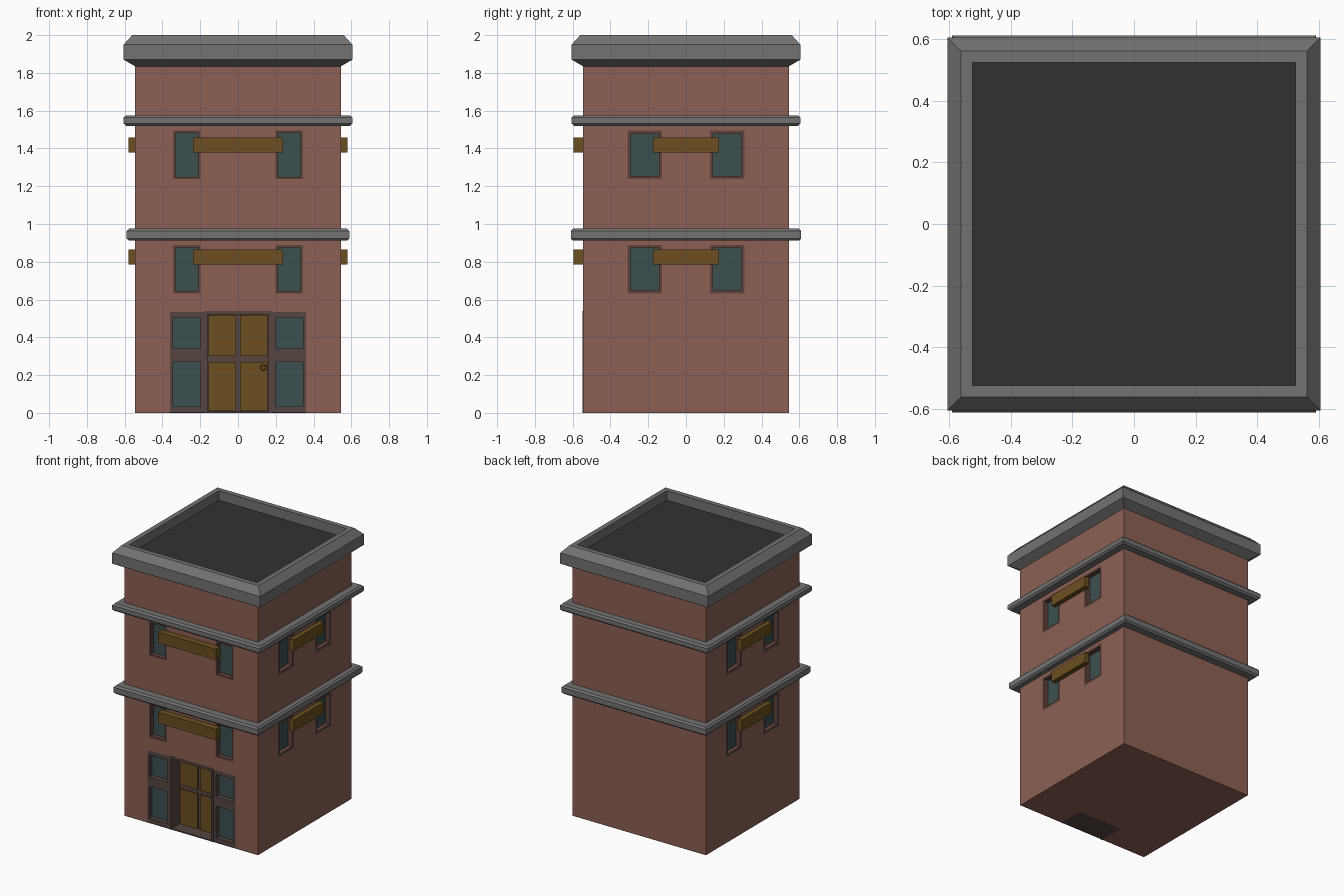
import bpy, bmesh, math
from mathutils import Matrix, Vector

cube = bpy.data.objects.get("Cube")
if cube:
    bpy.data.objects.remove(cube, do_unlink=True)

W = 0.545    # half width of the walls
TOP = 1.84   # height of the brickwork


def material(name, rgb):
    m = bpy.data.materials.new(name)
    m.use_nodes = True
    m.diffuse_color = (*rgb, 1)
    bsdf = m.node_tree.nodes["Principled BSDF"]
    bsdf.inputs["Base Color"].default_value = (*rgb, 1)
    bsdf.inputs["Roughness"].default_value = 0.9
    return m


brick = material("brick", (0.265, 0.118, 0.087))
stone = material("grey stone", (0.17, 0.17, 0.17))
roofing = material("dark roofing", (0.031, 0.031, 0.031))
gold = material("dark gold", (0.15, 0.078, 0.014))
glass = material("teal glass", (0.046, 0.08, 0.08))
frame = material("window frame brown", (0.12, 0.056, 0.045))
timber = material("door frame brown", (0.09, 0.06, 0.053))


def finish(name, bm, *mats):
    mesh = bpy.data.meshes.new(name)
    bm.to_mesh(mesh)
    bm.free()
    for m in mats:
        mesh.materials.append(m)
    obj = bpy.data.objects.new(name, mesh)
    bpy.context.scene.collection.objects.link(obj)


def wall_point(side, u, z, d):
    """Point on a wall: u runs along it, d is the depth inwards."""
    return {"front": (u, d - W, z), "back": (u, W - d, z),
            "left": (W - d, u, z), "right": (d - W, u, z),
            "base": (u, z, d)}[side]


def wall_part(name, side, mat, *boxes):
    bm = bmesh.new()
    for u0, u1, z0, z1, d0, d1 in boxes:
        a = Vector(wall_point(side, u0, z0, d0))
        b = Vector(wall_point(side, u1, z1, d1))
        size = [abs(c) for c in b - a]
        bmesh.ops.create_cube(bm, size=1, matrix=Matrix.Translation((a + b) / 2)
                              @ Matrix.Diagonal((*size, 1)))
    finish(name, bm, mat)


openings = {side: [] for side in ("front", "back", "left", "right", "base")}


def window(name, side, u0, u1, z0, z1, t):
    """Recessed pane with a frame lining its opening."""
    openings[side].append((u0, u1, z0, z1))
    wall_part(name + "_frame", side, frame,
              (u0, u0 + t, z0, z1, 0, 0.045),
              (u1 - t, u1, z0, z1, 0, 0.045),
              (u0 + t, u1 - t, z0, z0 + t, 0, 0.045),
              (u0 + t, u1 - t, z1 - t, z1, 0, 0.045))
    wall_part(name + "_glass", side, glass,
              (u0 + t, u1 - t, z0 + t, z1 - t, 0.035, 0.044))


# Upper windows and sign boards on three walls
for floor, z, sign_z in (("lower", 0.632, 0.786), ("upper", 1.237, 1.378)):
    for side in ("front", "left", "right"):
        front = side == "front"
        inner, outer, t = (0.198, 0.345, 0.013) if front else (0.127, 0.31, 0.017)
        for s, tag in ((-1, "a"), (1, "b")):
            u0, u1 = sorted((s * inner, s * outer))
            window(f"{floor}_{side}_window_{tag}", side, u0, u1, z, z + 0.257, t)
        half, out = (0.237, -0.05) if front else (0.175, -0.035)
        wall_part(f"{floor}_{side}_sign_board", side, gold,
                  (-half, half, sign_z, sign_z + 0.08, out, 0))

# Glazed panels beside the door
for s, tag in ((-1, "right"), (1, "left")):
    def span(p, q):
        return sorted((s * p, s * q))

    openings["front"].append((*span(0.18, 0.36), 0, 0.535))
    bars = [(*span(0.18, 0.2), 0.002, 0.535, 0, 0.045),
            (*span(0.345, 0.36), 0.002, 0.535, 0, 0.045)]
    for z0, z1 in ((0.002, 0.035), (0.27, 0.34), (0.505, 0.535)):
        bars.append((*span(0.2, 0.345), z0, z1, 0, 0.045))
    wall_part(f"{tag}_door_panel_frame", "front", timber, *bars)
    wall_part(f"{tag}_door_panel_glass", "front", glass,
              (*span(0.2, 0.345), 0.035, 0.505, 0.035, 0.044))

# Door alcove with lining, floor and back board
openings["front"].append((-0.18, 0.18, 0, 0.54))
openings["base"].append((-0.18, 0.18, -W, 0.19 - W))
wall_part("door_alcove", "front", timber,
          (-0.18, -0.162, 0, 0.54, -0.003, 0.1),
          (0.162, 0.18, 0, 0.54, -0.003, 0.1),
          (-0.162, 0.162, 0.522, 0.54, -0.003, 0.1),
          (-0.162, 0.162, 0, 0.008, 0, 0.1),
          (-0.18, 0.18, 0, 0.54, 0.1, 0.19))

# Double door with four raised panels
leaves = [(u, u + 0.145, z0, z1, 0.09, 0.105)
          for u in (-0.156, 0.011) for z0, z1 in ((0.01, 0.27), (0.3, 0.518))]
wall_part("door_leaves", "front", gold, *leaves)
bpy.ops.mesh.primitive_torus_add(major_radius=0.014, minor_radius=0.004,
                                 major_segments=16, minor_segments=6,
                                 location=(0.135, 0.088 - W, 0.24),
                                 rotation=(math.pi / 2, 0, 0))
handle = bpy.context.object
handle.name = "door_handle"
handle.data.materials.append(gold)

# Brick walls and underside: a grid of panels, leaving out the openings
bm = bmesh.new()
outward = {"front": (0, -1, 0), "back": (0, 1, 0), "left": (1, 0, 0),
           "right": (-1, 0, 0), "base": (0, 0, -1)}
for side, holes in openings.items():
    v_ends = (-W, W) if side == "base" else (0, TOP)
    us = sorted({-W, W, *(u for h in holes for u in h[:2])})
    vs = sorted({*v_ends, *(v for h in holes for v in h[2:])})
    for u0, u1 in zip(us, us[1:]):
        for v0, v1 in zip(vs, vs[1:]):
            u, v = (u0 + u1) / 2, (v0 + v1) / 2
            if any(h[0] < u < h[1] and h[2] < v < h[3] for h in holes):
                continue
            corners = ((u0, v0), (u1, v0), (u1, v1), (u0, v1))
            face = bm.faces.new([bm.verts.new(wall_point(side, a, b, 0)) for a, b in corners])
            face.normal_update()
            if face.normal.dot(Vector(outward[side])) < 0:
                face.normal_flip()
bmesh.ops.remove_doubles(bm, verts=bm.verts[:], dist=0.0001)
finish("walls", bm, brick)


def loft(bm, profile):
    """Skin a stack of rectangles given as half width, half depth and height."""
    rings = [[bm.verts.new((sx * x, sy * y, z))
              for sx, sy in ((-1, -1), (1, -1), (1, 1), (-1, 1))] for x, y, z in profile]
    for low, high in zip(rings, rings[1:]):
        for i in range(4):
            j = (i + 1) % 4
            bm.faces.new((low[i], low[j], high[j], high[i]))
    return rings


# Stone bands with chamfered edges
c = 0.012
for name, x, y, z0, z1 in (("lower_band", 0.59, 0.61, 0.912, 0.975),
                           ("upper_band", 0.605, 0.605, 1.52, 1.575)):
    bm = bmesh.new()
    loft(bm, [(W, W, z0), (x - c, y - c, z0), (x, y, z0 + c),
              (x, y, z1 - c), (x - c, y - c, z1), (W, W, z1)])
    finish(name, bm, stone)

# Cornice ring with the sunken roof as its last face
bm = bmesh.new()
rings = loft(bm, [(r, r, z) for r, z in ((W, 1.835), (0.605, 1.87), (0.605, 1.95),
                                         (0.56, 2.0), (0.523, 2.0), (0.523, 1.93))])
bm.faces.new(rings[-1]).material_index = 1
finish("cornice_and_roof", bm, stone, roofing)
